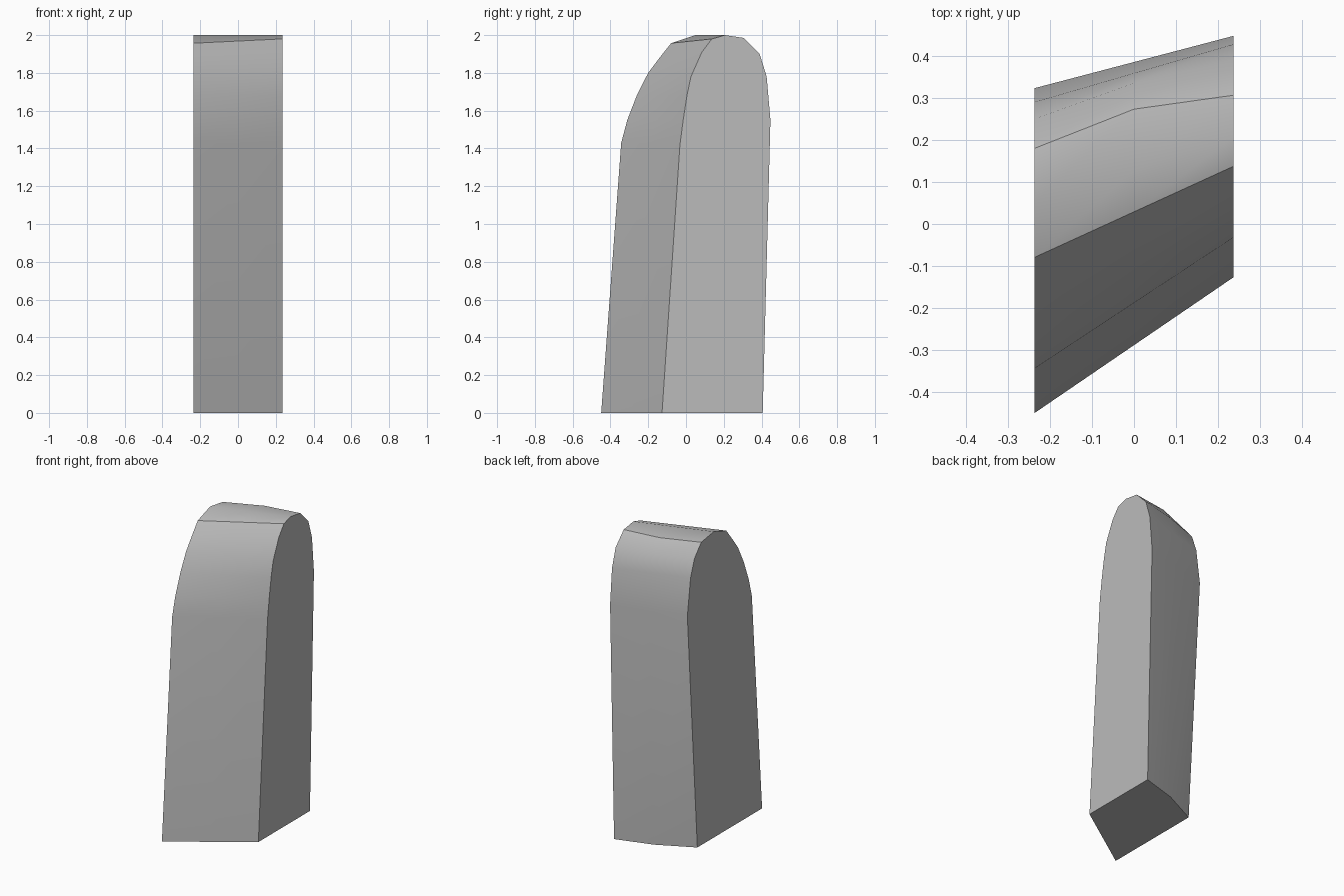
import bpy, bmesh

cube = bpy.data.objects.get("Cube")
if cube:
    bpy.data.objects.remove(cube, do_unlink=True)

HALF_WIDTH = 0.236

# Side outlines as (y, z), from the front foot over the crown to the back foot
left_side = [(-.127, 0), (-.032, 1.42), (-.015, 1.55), (.005, 1.68), (.026, 1.78),
             (.084, 1.91), (.137, 1.98), (.206, 2), (.306, 1.985), (.39, 1.9),
             (.427, 1.78), (.447, 1.55), (.406, 0)]
right_side = [(-.449, 0), (-.343, 1.43), (-.311, 1.55), (-.259, 1.685), (-.2, 1.8),
              (-.14, 1.88), (-.079, 1.957), (.05, 2), (.18, 1.98), (.25, 1.9),
              (.29, 1.79), (.323, 1.55), (.22, 0)]

# Middle outline, with the back slightly bowed outward
back_bow = {8: .03, 9: .015, 12: .023}
middle = [((a[0] + b[0]) / 2 + back_bow.get(i, 0), (a[1] + b[1]) / 2)
          for i, (a, b) in enumerate(zip(left_side, right_side))]

# Loft the three outlines, then close the sides and the underside
bm = bmesh.new()
rings = [[bm.verts.new((x, y, z)) for y, z in outline]
         for x, outline in ((-HALF_WIDTH, right_side), (0, middle), (HALF_WIDTH, left_side))]
for a, b in zip(rings, rings[1:]):
    for i in range(len(a) - 1):
        bm.faces.new((a[i], b[i], b[i + 1], a[i + 1]))
bm.faces.new(rings[0])
bm.faces.new(rings[-1])
bm.faces.new([r[0] for r in rings] + [r[-1] for r in reversed(rings)])
bmesh.ops.recalc_face_normals(bm, faces=bm.faces[:])

mesh = bpy.data.meshes.new("rounded_slab")
bm.to_mesh(mesh)
bm.free()
slab = bpy.data.objects.new("rounded_slab", mesh)
bpy.context.collection.objects.link(slab)

# Plain grey material
grey = bpy.data.materials.new("grey")
grey.use_nodes = True
colour = (0.5, 0.5, 0.5, 1)
grey.diffuse_color = colour
grey.node_tree.nodes["Principled BSDF"].inputs["Base Color"].default_value = colour
mesh.materials.append(grey)

# Smooth rounding with crisp side edges
bpy.ops.object.select_all(action='DESELECT')
slab.select_set(True)
bpy.context.view_layer.objects.active = slab
bpy.ops.object.shade_smooth_by_angle(angle=0.54)
